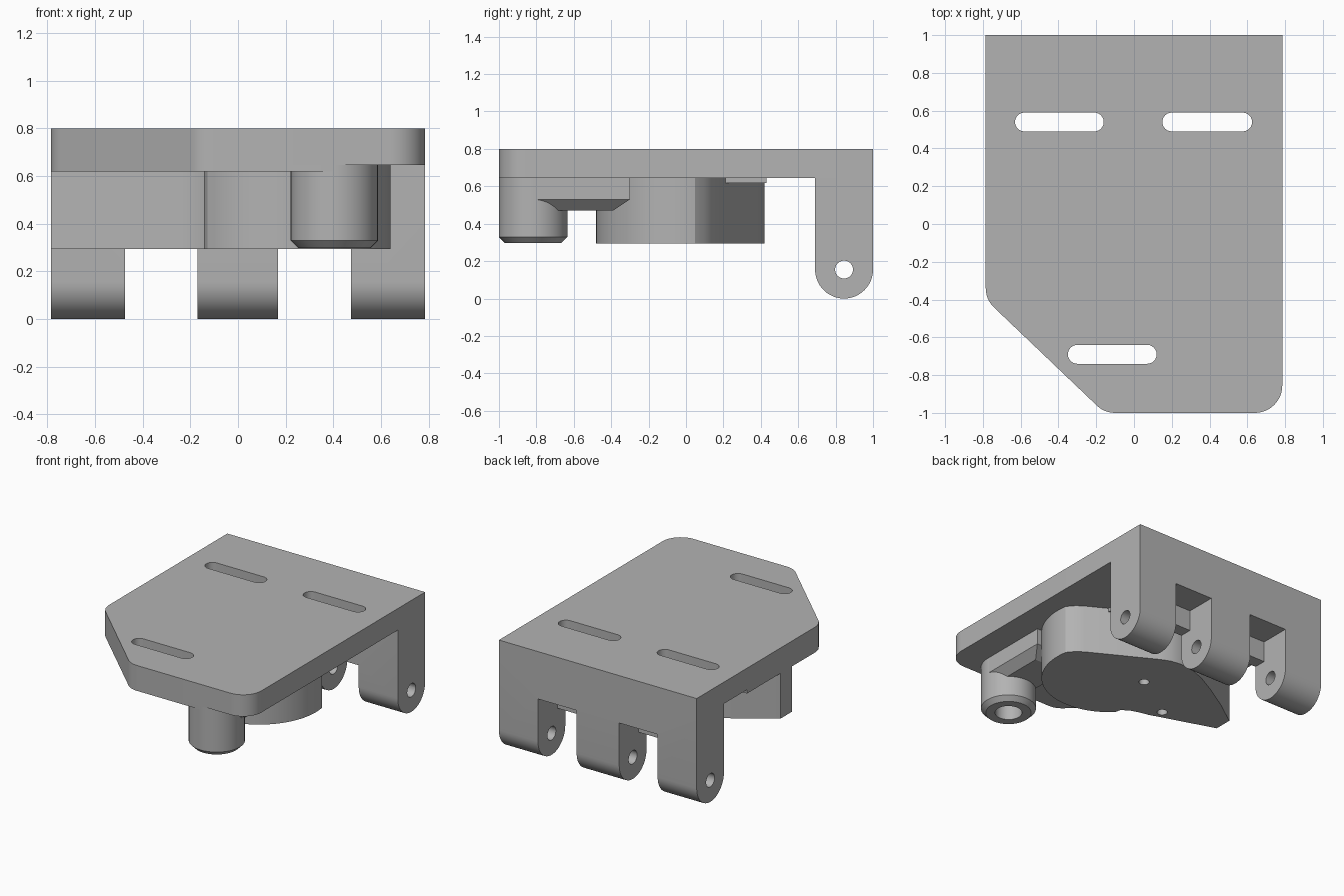
import bpy, bmesh, math
from mathutils import Vector

cube = bpy.data.objects.get("Cube")
if cube:
    bpy.data.objects.remove(cube, do_unlink=True)

GREY = (0.45, 0.45, 0.45, 1)
grey = bpy.data.materials.new("plain grey")
grey.use_nodes = True
grey.diffuse_color = GREY
grey.node_tree.nodes["Principled BSDF"].inputs["Base Color"].default_value = GREY

W = 0.785                                  # half width of the bracket
UNDER = 0.645                              # underside of the plate


def arc(cx, cy, r, start, end, n=12):
    """Points on an arc, angles in degrees."""
    angles = [math.radians(start + (end - start) * i / n) for i in range(n + 1)]
    return [(cx + r * math.cos(a), cy + r * math.sin(a)) for a in angles]


def prism(name, outline, low, high, axis="Z"):
    """Extrude an outline (xy along Z, or yz along X)."""
    bm = bmesh.new()
    place = (lambda p: (p[0], p[1], low)) if axis == "Z" else (lambda p: (low, p[0], p[1]))
    face = bm.faces.new([bm.verts.new(place(p)) for p in outline])
    shift = Vector((0, 0, high - low)) if axis == "Z" else Vector((high - low, 0, 0))
    out = bmesh.ops.extrude_face_region(bm, geom=[face])
    moved = [v for v in out["geom"] if isinstance(v, bmesh.types.BMVert)]
    bmesh.ops.translate(bm, verts=moved, vec=shift)
    bmesh.ops.recalc_face_normals(bm, faces=bm.faces)
    mesh = bpy.data.meshes.new(name)
    bm.to_mesh(mesh)
    bm.free()
    obj = bpy.data.objects.new(name, mesh)
    bpy.context.collection.objects.link(obj)
    mesh.materials.append(grey)
    return obj


def disc(cx, cy, r, n=40):
    return arc(cx, cy, r, 0, 360, n)[:-1]


def rect(x0, y0, x1, y1):
    return [(x0, y0), (x1, y0), (x1, y1), (x0, y1)]


def select(obj):
    bpy.ops.object.select_all(action="DESELECT")
    obj.select_set(True)
    bpy.context.view_layer.objects.active = obj


def cut(obj, *cutters):
    """Subtract the cutters, then remove them."""
    for cutter in cutters:
        mod = obj.modifiers.new("cut", "BOOLEAN")
        mod.operation, mod.solver, mod.object = "DIFFERENCE", "EXACT", cutter
        cutter.hide_render = True
        select(obj)
        bpy.ops.object.modifier_apply(modifier=mod.name)
        bpy.data.objects.remove(cutter, do_unlink=True)


def smooth(obj):
    select(obj)
    bpy.ops.object.shade_smooth_by_angle(angle=math.radians(25))


def slot(x0, x1, y, r=0.05):
    outline = arc(x1 - r, y, r, -90, 90) + arc(x0 + r, y, r, 90, 270)
    return prism("slot_cutter", outline, 0.4, 1)


# Top plate: clipped front corner, rounded corners, three slots
clipped = arc(-W + 0.14, -0.34, 0.14, 180, 225, 6) + arc(-0.1, -0.86, 0.14, 225, 270, 6)
outline = clipped + arc(W - 0.145, -0.855, 0.145, 270, 360) + [(W, 1), (-W, 1)]
plate = prism("top_plate", outline, UNDER, 0.8)
cut(plate, slot(-0.63, -0.16, 0.54), slot(0.15, 0.625, 0.54), slot(-0.35, 0.12, -0.69))
smooth(plate)

# Thicker pad under the clipped side of the plate
pad = prism("plate_pad", clipped + [(0.4, -1), (0.4, 0.43), (-W, 0.43)], 0.618, UNDER)
cut(pad, slot(-0.35, 0.12, -0.69))
smooth(pad)

# Hinge wall: round-bottomed profile, stepped gaps between the lugs, pin hole
PIN_Y, PIN_Z, R = 0.845, 0.155, 0.155
profile = arc(PIN_Y, PIN_Z, R, 180, 360, 24) + [(1, UNDER), (PIN_Y - R, UNDER)]
wall = prism("hinge_wall", profile, -W, W, "X")
step = [(0.5, -0.1), (1.1, -0.1), (1.1, 0.46), (0.78, 0.46), (0.78, 0.31), (0.5, 0.31)]
gaps = [prism("gap_cutter", step, a, b, "X") for a, b in ((-0.475, -0.17), (0.168, 0.475))]
pin = prism("pin_cutter", disc(PIN_Y, PIN_Z, 0.048, 24), -1, 1, "X")
cut(wall, *gaps, pin)
smooth(wall)

# Lobed body under the plate with two small holes
lobe = [(-W, 0.05), (-W, -0.08), (-0.32, -0.235), (-0.25, -0.25), (-0.19, -0.27), (-0.14, -0.305)]
lobe += arc(0.19, -0.03, 0.45, 225, 370, 32)
lobe += [(0.59, 0.1), (0.54, 0.135), (0.09, 0.38)]
lobe += [(0.02, 0.41), (-0.06, 0.42), (-0.16, 0.41), (-0.27, 0.37), (-0.42, 0.29), (-0.6, 0.18)]
body = prism("lobed_body", lobe, 0.293, UNDER)
cut(body, *[prism("hole_cutter", disc(x, y, 0.035, 20), 0.2, 0.5)
            for x, y in ((-0.02, 0.08), (-0.37, -0.15))])
smooth(body)

# Front post with bevelled foot and blind bore
PX, PY, PR = 0.404, -0.817, 0.183
post = prism("front_post", disc(PX, PY, PR, 48), 0.297, UNDER)
bm = bmesh.new()
bm.from_mesh(post.data)
rim = [e for e in bm.edges if all(v.co.z < 0.3 for v in e.verts)]
bmesh.ops.bevel(bm, geom=rim, offset=0.032, segments=1, affect="EDGES")
bm.to_mesh(post.data)
bm.free()
cut(post, prism("bore_cutter", disc(PX, PY, 0.09, 32), 0.1, 0.5))
smooth(post)

# Rib joining post and body, tapered along its lower edges
rib = prism("joining_rib", rect(PX - PR, -0.8, PX + PR, -0.3), 0.53, UNDER)
taper = prism("rib_taper", rect(PX - PR, -0.8, PX + PR, -0.3), 0.47, 0.53)
for v in taper.data.vertices:
    if v.co.z < 0.5:
        v.co.x += 0.06 if v.co.x < PX else -0.06
        v.co.y += 0.09 if v.co.y < -0.5 else -0.09
